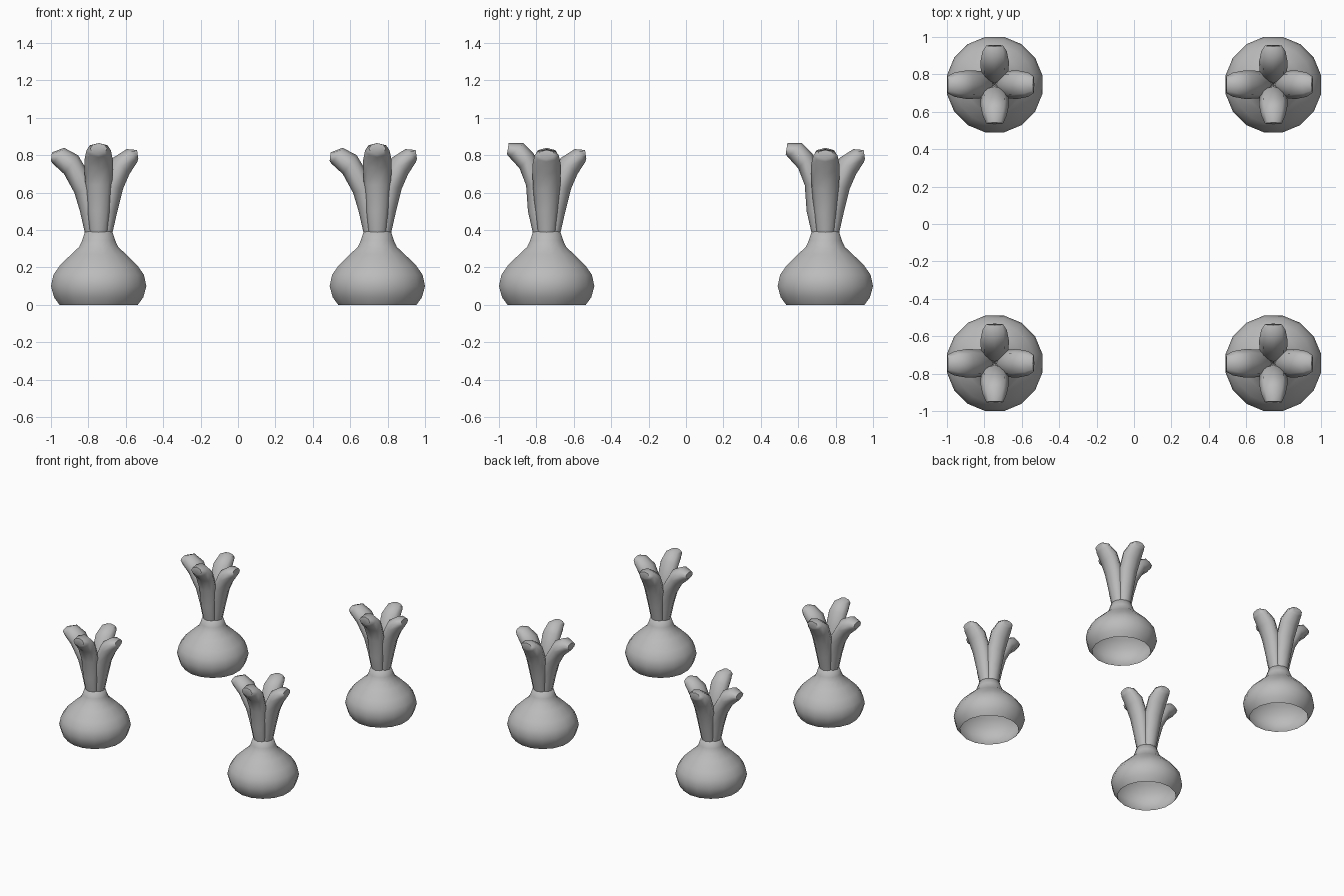
import bpy, bmesh
from math import cos, sin, pi
from mathutils import Vector, Matrix

cube = bpy.data.objects.get("Cube")
if cube:
    bpy.data.objects.remove(cube)

# One plain grey
grey = bpy.data.materials.new("plain_grey")
grey.use_nodes = True
colour = (0.5, 0.5, 0.5, 1)
grey.diffuse_color = colour
grey.node_tree.nodes["Principled BSDF"].inputs["Base Color"].default_value = colour


def loft(name, rings, cap_end):
    """Skin a list of rings, optionally closing the last one."""
    bm = bmesh.new()
    loops = [[bm.verts.new(p) for p in ring] for ring in rings]
    n = len(loops[0])
    for a, b in zip(loops, loops[1:]):
        for i in range(n):
            j = (i + 1) % n
            bm.faces.new((a[i], a[j], b[j], b[i]))
    if cap_end:
        bm.faces.new(loops[-1])
    mesh = bpy.data.meshes.new(name)
    bm.to_mesh(mesh)
    bm.free()
    mesh.materials.append(grey)
    mesh.shade_smooth()
    return mesh


def bulb_ring(r, z, sides=16):
    return [(r * cos((i + 0.5) * 2 * pi / sides), r * sin((i + 0.5) * 2 * pi / sides), z)
            for i in range(sides)]


def leaf_mesh(name, outer, inner, angle, sides=8):
    """Elliptical sections spanning the outer and inner edge, turned about z."""
    turn = Matrix.Rotation(angle, 3, 'Z')
    rings = []
    for (xo, zo), (xi, zi), w in zip(outer, inner, WIDTHS):
        mid = Vector((xo + xi, 0, zo + zi)) / 2
        half = Vector((xo - xi, 0, zo - zi)) / 2
        rings.append([turn @ (mid + half * cos(t) + Vector((0, w * sin(t), 0)))
                      for t in (i * 2 * pi / sides for i in range(sides))])
    return loft(name, rings, True)


# Open-bottomed bulb profile (radius, height)
PROFILE = [(.213, 0), (.243, .04), (.26, .10), (.247, .16), (.212, .21),
           (.15, .27), (.106, .31), (.09, .345), (.075, .39), (.04, .40)]
bulb = loft("bulb", [bulb_ring(r, z) for r, z in PROFILE], True)

# Leaf edges (distance out, height) and half widths
WIDTHS = [.047, .062, .073, .077, .065, .045]
ROOT_OUT = [(.068, .36), (.10, .5)]
ROOT_IN = [(0, .36), (0, .5)]
SHORT = (ROOT_OUT + [(.13, .62), (.165, .70), (.207, .765), (.212, .78)],
         ROOT_IN + [(.01, .64), (.075, .785), (.15, .833), (.205, .828)])
LONG = (ROOT_OUT + [(.13, .6), (.185, .70), (.245, .755), (.255, .77)],
        ROOT_IN + [(.01, .63), (.11, .80), (.185, .84), (.25, .815)])
TALL = (ROOT_OUT + [(.11, .64), (.145, .73), (.20, .79), (.212, .805)],
        ROOT_IN + [(.01, .66), (.07, .81), (.125, .865), (.203, .865)])
parts = [bulb,
         leaf_mesh("left_leaf", *SHORT, 0),
         leaf_mesh("back_leaf", *SHORT, pi / 2),
         leaf_mesh("right_leaf", *LONG, pi),
         leaf_mesh("front_leaf", *TALL, -pi / 2)]

# Four identical plants, one in each corner
for side, x in (("left", .745), ("right", -.745)):
    for end, y in (("front", -.745), ("back", .745)):
        for mesh in parts:
            ob = bpy.data.objects.new(f"{end}_{side}_plant_{mesh.name}", mesh)
            ob.location = (x, y, 0)
            bpy.context.collection.objects.link(ob)

# Keep the leaf tips crisp
bpy.ops.object.select_all(action='DESELECT')
for ob in bpy.context.collection.objects:
    if ob.type == 'MESH' and "_plant_" in ob.name:
        ob.select_set(True)
        bpy.context.view_layer.objects.active = ob
bpy.ops.object.shade_smooth_by_angle(angle=pi / 3)
